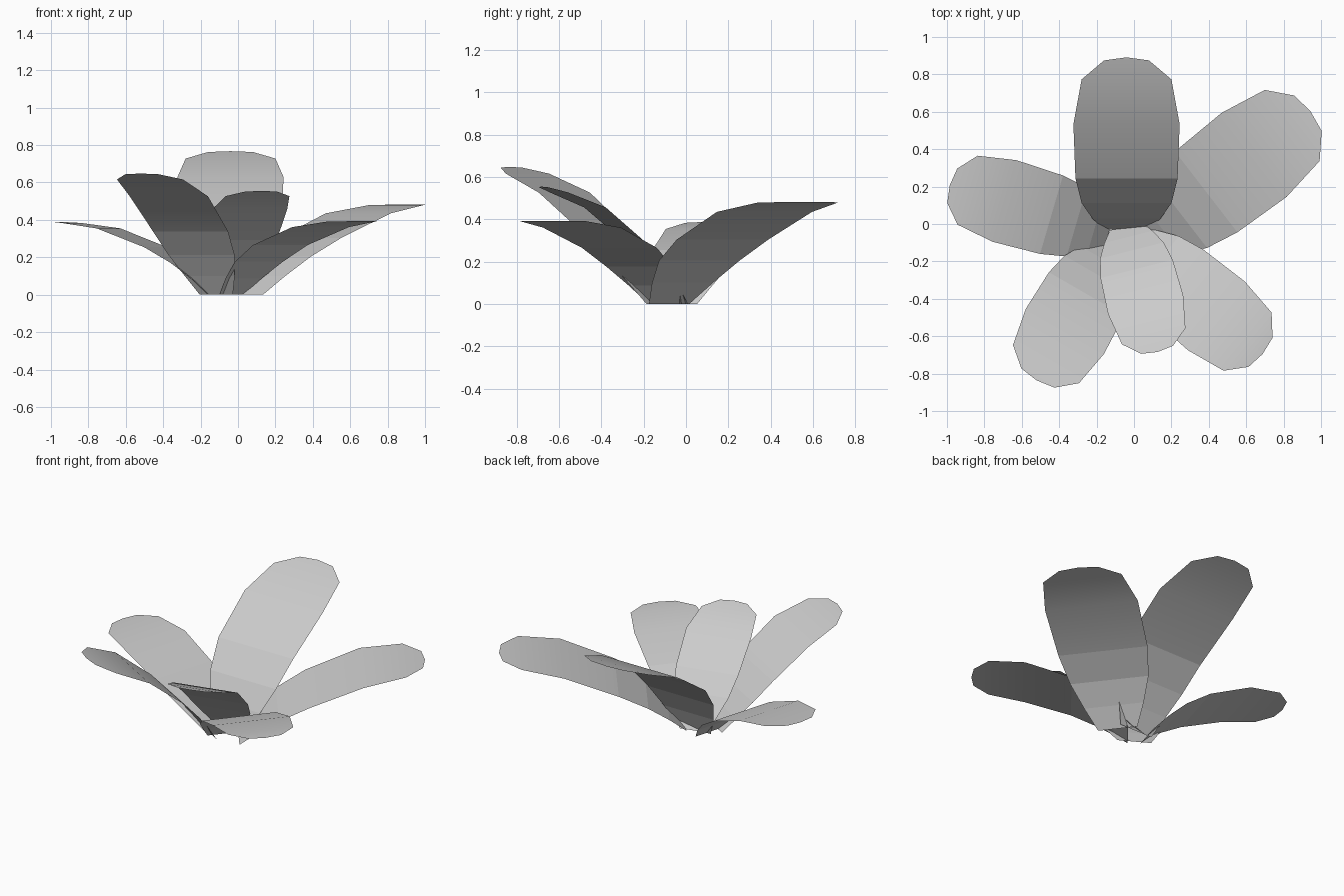
import bpy, bmesh
from math import sin, cos, radians, atan2
from mathutils import Vector

if "Cube" in bpy.data.objects:
    bpy.data.objects.remove(bpy.data.objects["Cube"])

# Shared petal outline: row spacing along the petal, half width of each row
LENGTHS = (0.145, 0.165, 0.205, 0.35, 0.26, 0.107, 0.017)
HALF_WIDTHS = (0.12, 0.182, 0.24, 0.273, 0.284, 0.24, 0.12)


def petal(name, base, direction, scale, slopes):
    """Thin curved petal: flat across, bending outward row by row."""
    out = Vector((*direction, 0)).normalized()
    side = Vector((-out.y, out.x, 0))
    p = Vector((*base, 0))
    bm = bmesh.new()
    rows = []
    for i, w in enumerate(HALF_WIDTHS):
        rows.append([bm.verts.new(p + side * w * scale * s) for s in (1, -1)])
        a = radians(slopes[i])
        p = p + (out * cos(a) + Vector((0, 0, sin(a)))) * LENGTHS[i] * scale
    tip = bm.verts.new(p)
    for i in range(len(rows) - 1):
        (a, b), (c, d) = rows[i], rows[i + 1]
        f = bm.faces.new((a, b, d, c))
        f.smooth = i >= 3          # creased foot, soft blade
    f = bm.faces.new((rows[-1][0], rows[-1][1], tip))
    f.smooth = True
    me = bpy.data.meshes.new(name)
    bm.to_mesh(me)
    bm.free()
    ob = bpy.data.objects.new(name, me)
    bpy.context.collection.objects.link(ob)
    return ob


# Six petals: foot position, heading, size, slope of each segment in degrees
petal("back_petal", (-0.04, -0.03), (0, 1), 1.0, (66, 60, 50, 34, 22.6, 19, 15))
petal("right_petal", (0.06, -0.08), (0.79, 0.61), 1.0, (44, 39, 29, 22, 9.7, 2, 0))
petal("left_petal", (-0.133, -0.04), (-0.96, 0.28), 0.80, (47, 40, 31, 21, 8, 4, 0))
petal("front_right_petal", (-0.035, -0.099), (0.77, -0.635), 0.84, (46, 40, 31, 19, 8, 1, 0))
petal("front_left_petal", (-0.116, -0.135), (-0.5, -0.866), 0.85, (55, 52, 47, 39, 24, 18, 15))
petal("front_petal", (-0.044, -0.012), (0.246, -0.97), 0.73, (56, 52, 47, 40, 22, 18, 15))
